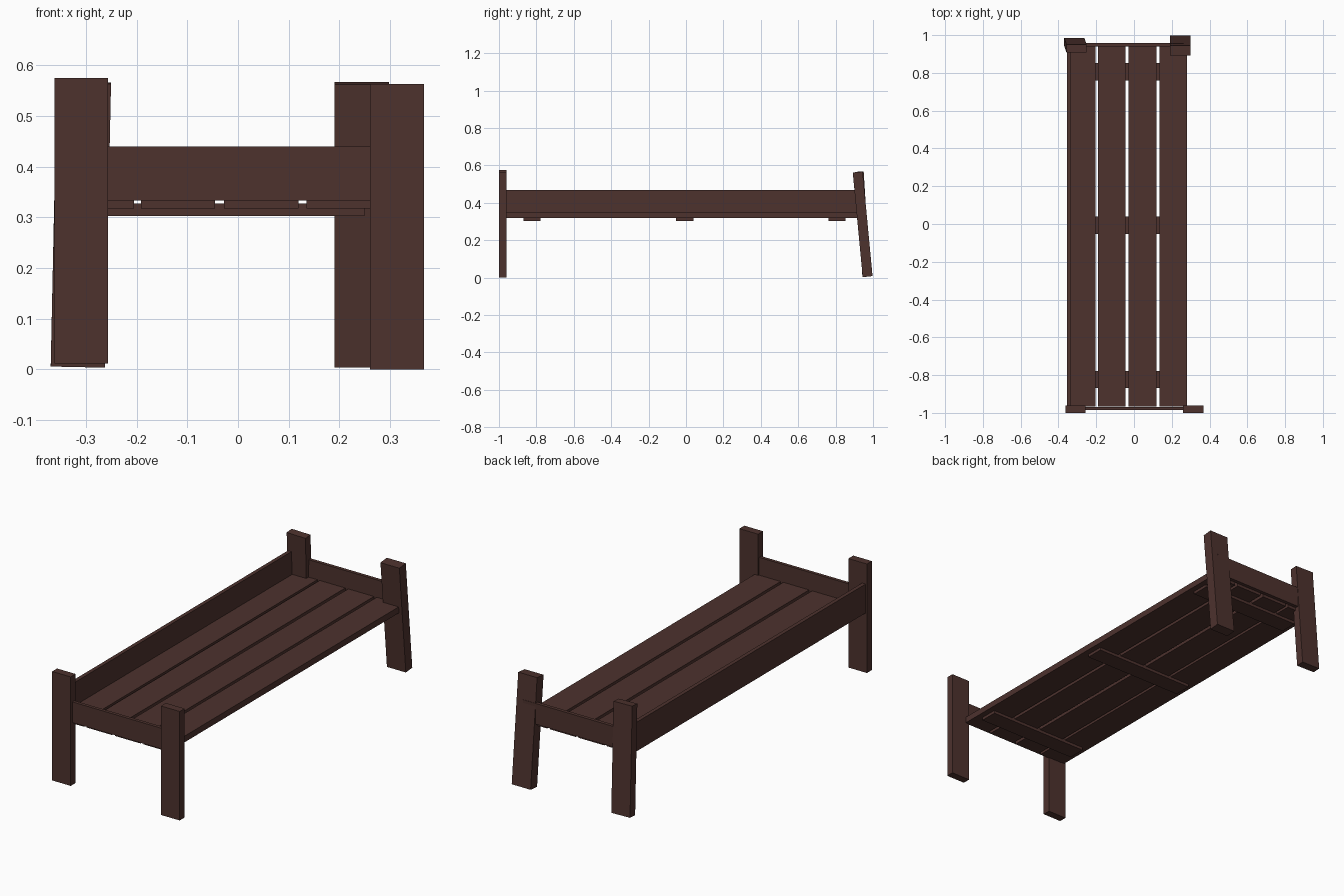
import bpy
import bmesh
from mathutils import Vector, Matrix

if "Cube" in bpy.data.objects:
    bpy.data.objects.remove(bpy.data.objects["Cube"])

wood = bpy.data.materials.new("dark_wood")
wood.diffuse_color = (0.075, 0.032, 0.027, 1)
wood.use_nodes = True
wood.node_tree.nodes["Principled BSDF"].inputs["Base Color"].default_value = wood.diffuse_color


def box(name, lo, hi):
    """Axis-aligned plank between two opposite corners."""
    lo, hi = Vector(lo), Vector(hi)
    bm = bmesh.new()
    bmesh.ops.create_cube(bm, size=1)
    bmesh.ops.scale(bm, vec=hi - lo, verts=bm.verts)
    mesh = bpy.data.meshes.new(name)
    bm.to_mesh(mesh)
    bm.free()
    mesh.materials.append(wood)
    obj = bpy.data.objects.new(name, mesh)
    obj.location = (lo + hi) / 2
    bpy.context.collection.objects.link(obj)
    return obj


def leaning_post(name, foot, top, width, depth):
    """Plank whose centre line runs from foot to top."""
    foot, top = Vector(foot), Vector(top)
    axis = top - foot
    h = axis.length
    obj = box(name, (-width / 2, -depth / 2, -h / 2), (width / 2, depth / 2, h / 2))
    z = axis.normalized()
    x = (Vector((1, 0, 0)) - z * z.x).normalized()
    y = z.cross(x)
    rot = Matrix((x, y, z)).transposed()
    obj.matrix_world = Matrix.Translation((foot + top) / 2) @ rot.to_4x4()
    return obj


# Upright front legs, leaning back legs
box("front_left_leg", (-0.362, -1.0, 0.012), (-0.256, -0.96, 0.575))
box("front_right_leg", (0.26, -1.0, 0.0), (0.367, -0.96, 0.563))
leaning_post("back_left_leg", (-0.316, 0.964, 0.006), (-0.304, 0.929, 0.566), 0.107, 0.042)
leaning_post("back_right_leg", (0.244, 0.971, 0.006), (0.244, 0.918, 0.565), 0.108, 0.053)

# End boards and the single side rail
box("front_board", (-0.262, -0.985, 0.333), (0.266, -0.968, 0.44))
box("back_board", (-0.27, 0.94, 0.333), (0.262, 0.958, 0.44))
box("left_side_rail", (-0.355, -0.965, 0.32), (-0.335, 0.925, 0.47))

# Lengthwise slats
for i, (x0, x1) in enumerate([(-0.335, -0.205), (-0.191, -0.045),
                              (-0.028, 0.119), (0.135, 0.28)]):
    box(f"slat_{i + 1}", (x0, -0.965, 0.318), (x1, 0.94, 0.35))

# Cross battens under the slats
for i, y in enumerate((-0.823, -0.007, 0.807)):
    box(f"cross_batten_{i + 1}", (-0.32, y - 0.046, 0.303), (0.25, y + 0.046, 0.327))
